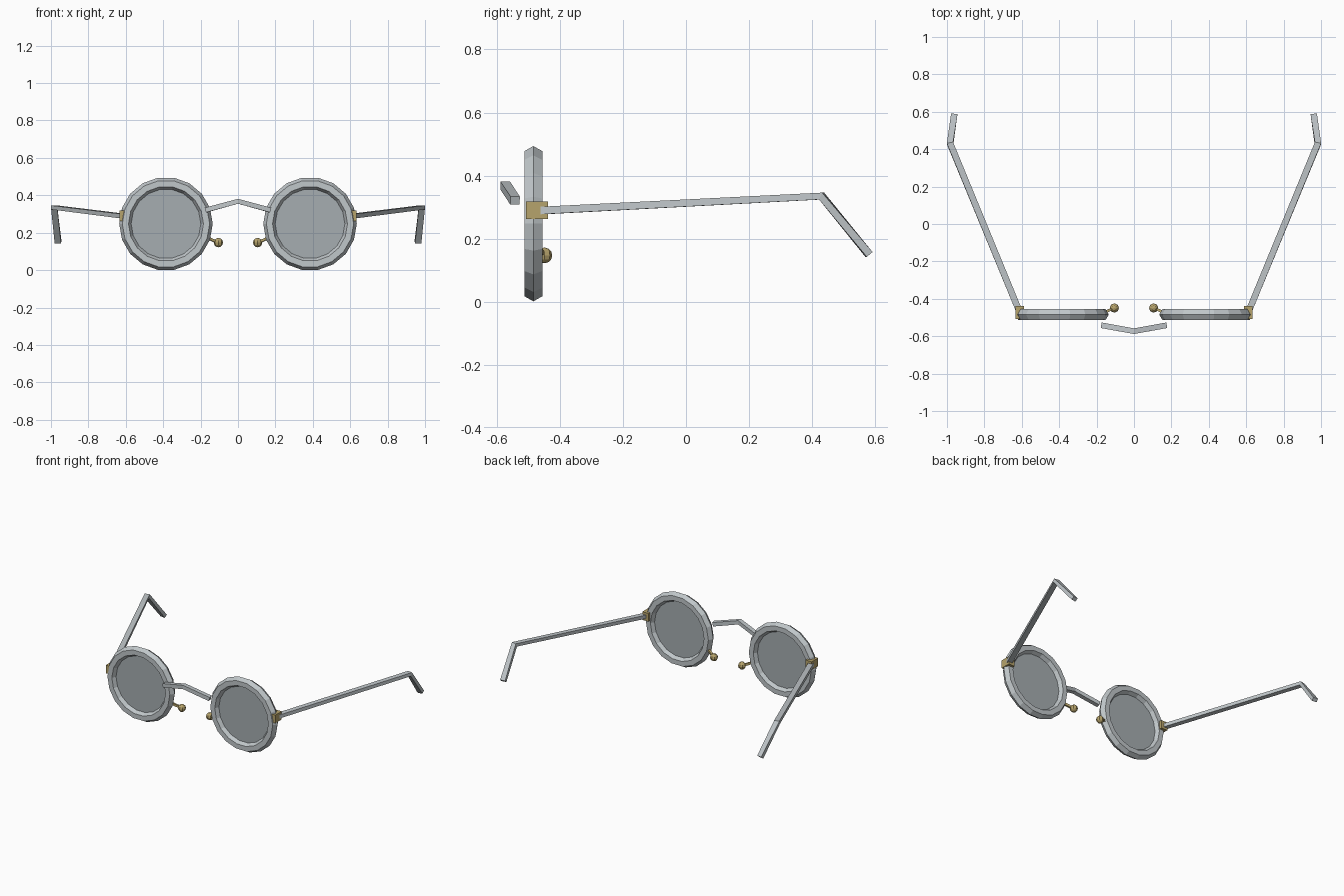
import bpy, bmesh, math
from mathutils import Vector

cube = bpy.data.objects.get("Cube")
if cube:
    bpy.data.objects.remove(cube)


def material(name, r, g, b, a=1.0):
    m = bpy.data.materials.new(name)
    m.use_nodes = True
    m.diffuse_color = (r, g, b, a)
    shader = m.node_tree.nodes["Principled BSDF"]
    shader.inputs["Base Color"].default_value = (r, g, b, 1)
    shader.inputs["Alpha"].default_value = a
    shader.inputs["Roughness"].default_value = 0.6
    return m


silver = material("silver metal", 0.53, 0.57, 0.59)
gold = material("gold metal", 0.47, 0.37, 0.15)
glass = material("lens glass", 0.38, 0.42, 0.44, 0.6)

RIM_X, RIM_Y, RIM_Z = 0.385, -0.484, 0.2475
SIDES = 18


def finish(bm, name, mat):
    bmesh.ops.recalc_face_normals(bm, faces=bm.faces)
    mesh = bpy.data.meshes.new(name)
    bm.to_mesh(mesh)
    bm.free()
    mesh.materials.append(mat)
    obj = bpy.data.objects.new(name, mesh)
    bpy.context.collection.objects.link(obj)
    return obj


def bridge_rings(bm, rings, closed):
    n = len(rings[0])
    for i in range(len(rings) if closed else len(rings) - 1):
        a, b = rings[i], rings[(i + 1) % len(rings)]
        for j in range(n):
            k = (j + 1) % n
            bm.faces.new((a[j], a[k], b[k], b[j]))
    if not closed:
        bm.faces.new(rings[0])
        bm.faces.new(rings[-1])


def bar(name, points, width, height, mat):
    """Rectangular bar swept along points with mitred corners."""
    pts = [Vector(p) for p in points]
    bm = bmesh.new()
    rings = []
    for i, p in enumerate(pts):
        d_in = (p - pts[max(i - 1, 0)]).normalized()
        d_out = (pts[min(i + 1, len(pts) - 1)] - p).normalized()
        tangent = (d_in + d_out).normalized()
        side = tangent.cross(Vector((0, 0, 1))).normalized()
        up = side.cross(tangent)
        rings.append([bm.verts.new(p + side * sx * width / 2 + up * sz * height / 2)
                      for sx, sz in ((-1, -1), (1, -1), (1, 1), (-1, 1))])
    bridge_rings(bm, rings, False)
    return finish(bm, name, mat)


def rim(name, x):
    """Ring with a six-sided section, pointed on the outside."""
    bm = bmesh.new()
    rings = []
    for i in range(SIDES):
        a = math.tau * i / SIDES
        ring = []
        for j in range(6):
            t = math.tau * j / 6
            r = 0.217 + 0.033 * math.cos(t)
            ring.append(bm.verts.new((x + r * math.cos(a), RIM_Y + 0.033 * math.sin(t),
                                      RIM_Z + r * math.sin(a))))
        rings.append(ring)
    bridge_rings(bm, rings, True)
    return finish(bm, name, silver)


def lens(name, x):
    bm = bmesh.new()
    rings = [[bm.verts.new((x + 0.2 * math.cos(math.tau * i / SIDES), RIM_Y + y,
                            RIM_Z + 0.2 * math.sin(math.tau * i / SIDES)))
              for i in range(SIDES)] for y in (-0.004, 0.004)]
    bridge_rings(bm, rings, False)
    return finish(bm, name, glass)


def ball(name, center, radius):
    bm = bmesh.new()
    bmesh.ops.create_uvsphere(bm, u_segments=8, v_segments=6, radius=radius)
    bmesh.ops.translate(bm, verts=bm.verts, vec=center)
    return finish(bm, name, gold)


for side, s in (("left", 1), ("right", -1)):
    rim(side + "_rim", s * RIM_X)
    lens(side + "_lens", s * RIM_X)
    # hinge block on the outer edge of the rim
    bar(side + "_hinge", [(s * 0.611, -0.507, 0.29), (s * 0.611, -0.438, 0.29)],
        0.046, 0.055, gold)
    # temple arm and bent ear tip
    bar(side + "_temple", [(s * 0.616, -0.46, 0.289), (s * 0.983, 0.43, 0.335),
                           (s * 0.962, 0.58, 0.15)], 0.034, 0.024, silver)
    # nose pad on a thin arm
    bar(side + "_pad_arm", [(s * 0.165, -0.475, 0.173), (s * 0.105, -0.449, 0.147)],
        0.014, 0.014, gold)
    ball(side + "_nose_pad", (s * 0.105, -0.449, 0.147), 0.025)

# angled nose bridge
bar("nose_bridge", [(-0.172, -0.542, 0.321), (0, -0.573, 0.368), (0.172, -0.542, 0.321)],
    0.03, 0.026, silver)
